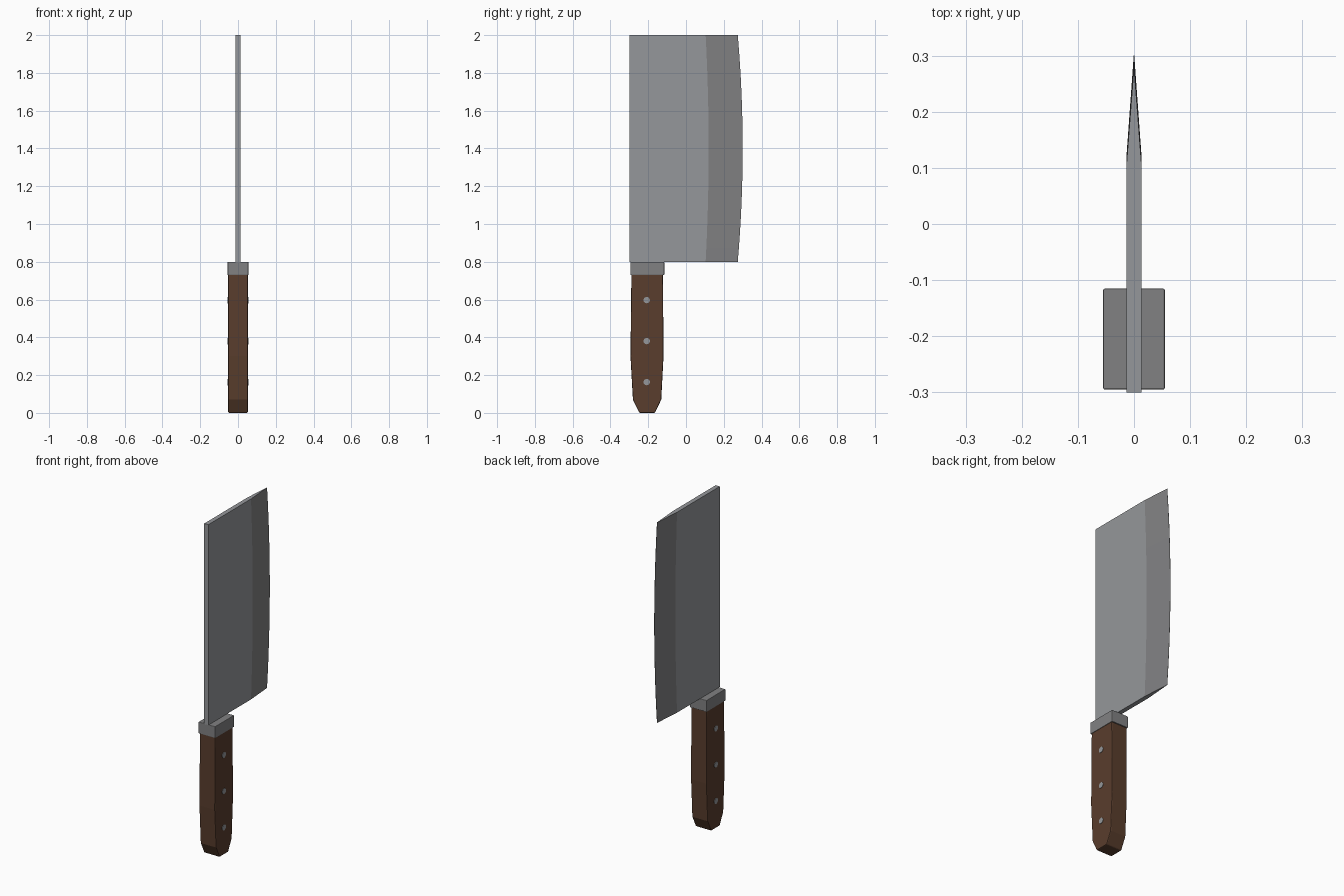
import bpy, bmesh, math

if "Cube" in bpy.data.objects:
    bpy.data.objects.remove(bpy.data.objects["Cube"])

def material(name, rgb):
    m = bpy.data.materials.new(name)
    m.diffuse_color = (*rgb, 1)
    m.use_nodes = True
    m.node_tree.nodes["Principled BSDF"].inputs["Base Color"].default_value = m.diffuse_color
    return m

wood = material("wood", (0.10, 0.047, 0.026))
steel = material("steel", (0.30, 0.31, 0.325))
dark_steel = material("dark_steel", (0.22, 0.22, 0.225))

def loft(name, rings, mats, bevel=0.0):
    """Skin a list of equal-length rings of points and cap both ends."""
    bm = bmesh.new()
    loops = [[bm.verts.new(p) for p in r] for r in rings]
    n = len(rings[0])
    for a, b in zip(loops, loops[1:]):
        for i in range(n):
            j = (i + 1) % n
            bm.faces.new((a[i], a[j], b[j], b[i]))
    bm.faces.new(loops[0][::-1])
    bm.faces.new(loops[-1])
    bmesh.ops.recalc_face_normals(bm, faces=bm.faces)
    me = bpy.data.meshes.new(name)
    bm.to_mesh(me)
    bm.free()
    ob = bpy.data.objects.new(name, me)
    bpy.context.collection.objects.link(ob)
    for m in mats:
        me.materials.append(m)
    if bevel:
        mod = ob.modifiers.new("soft_edges", "BEVEL")
        mod.width, mod.segments = bevel, 2
        mod.limit_method = "ANGLE"
        mod.angle_limit = math.radians(50)
    return ob

# Blade: constant-thickness body tapering to a gently bowed cutting edge
T, STEPS = 0.0135, 16
rings = []
for k in range(STEPS + 1):
    u = 2 * k / STEPS - 1
    z = 1.4 + 0.6 * u
    edge = 0.30 - 0.026 * u * u
    grind = 0.12 - 0.016 * u * u
    rings.append([(-T, -0.30, z), (T, -0.30, z), (T, grind, z),
                  (0.0005, edge, z), (-0.0005, edge, z), (-T, grind, z)])
blade = loft("blade", rings, [steel, dark_steel])
for f in blade.data.polygons:
    if f.normal.y > 0.03:          # ground edge strip
        f.material_index = 1

# Bolster between blade and handle
loft("bolster", [[(x, -0.295, z), (x, -0.115, z)][::s] + [(-x, -0.115, z), (-x, -0.295, z)][::s]
                 for x, z, s in ((0.055, 0.73, 1), (0.055, 0.80, 1))],
     [dark_steel], 0.003)

# Wooden handle: side profile extruded across x
profile = [(-0.289, 0.735), (-0.294, 0.30), (-0.281, 0.07), (-0.247, 0.0),
           (-0.165, 0.0), (-0.131, 0.07), (-0.119, 0.30), (-0.122, 0.735)]
loft("handle", [[(x, y, z) for y, z in profile] for x in (-0.052, 0.052)], [wood], 0.005)

# Three rivets through the handle
for i, z in enumerate((0.163, 0.38, 0.597)):
    bpy.ops.mesh.primitive_cylinder_add(vertices=16, radius=0.017, depth=0.109,
                                        location=(0, -0.208, z), rotation=(0, math.pi / 2, 0))
    rivet = bpy.context.object
    rivet.name = f"rivet_{i + 1}"
    rivet.data.materials.append(steel)
    bpy.ops.object.shade_smooth_by_angle()
